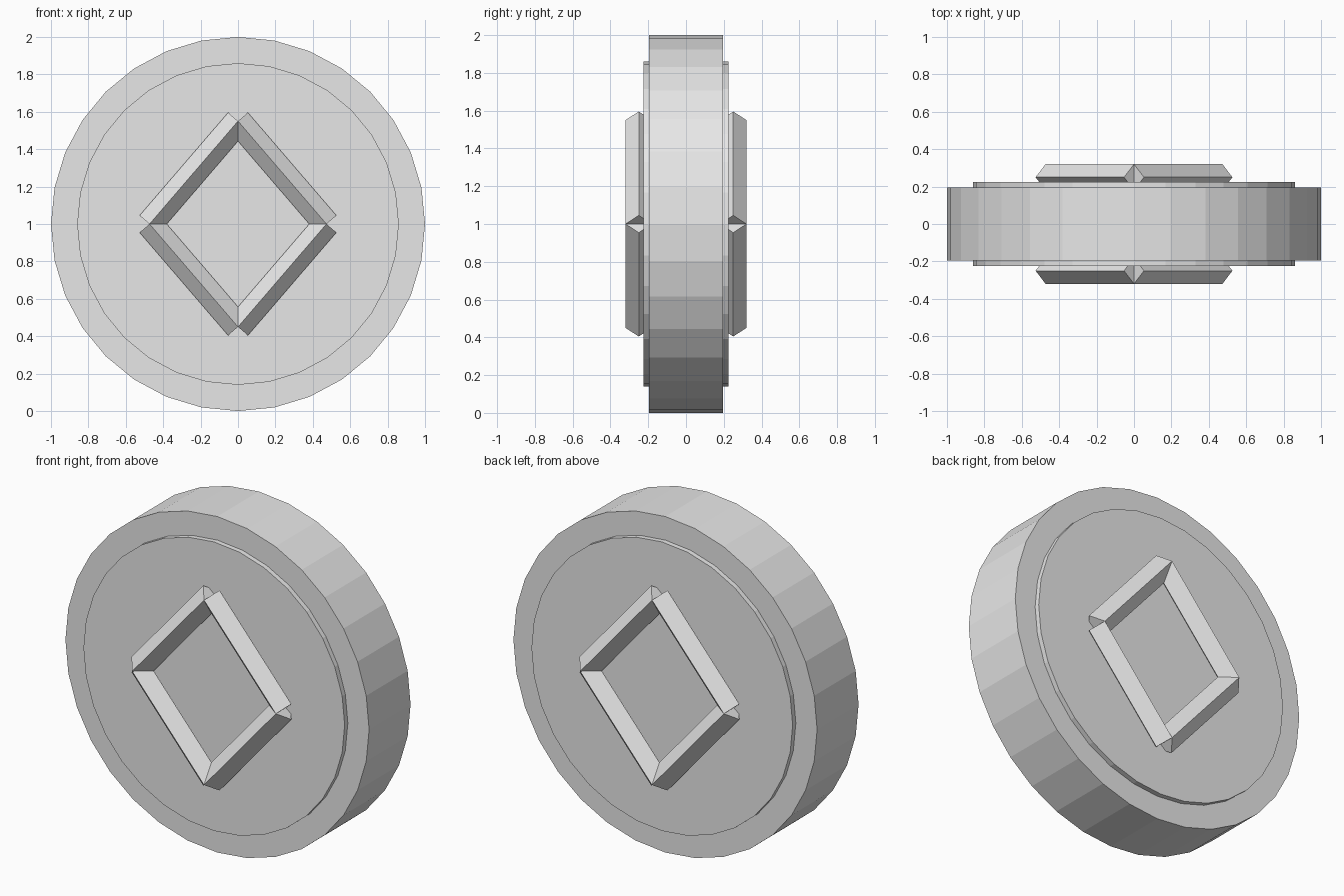
import bpy, math
from mathutils import Vector

if "Cube" in bpy.data.objects:
    bpy.data.objects.remove(bpy.data.objects["Cube"])

grey = bpy.data.materials.new("plain_grey")
grey.diffuse_color = (0.8, 0.8, 0.8, 1)
grey.use_nodes = True
grey.node_tree.nodes["Principled BSDF"].inputs["Base Color"].default_value = grey.diffuse_color

CENTRE = Vector((0, 0, 1))


def prism(name, sides, radius, start, end):
    """Flat-sided prism running from start to end."""
    axis = end - start
    bpy.ops.mesh.primitive_cylinder_add(
        vertices=sides, radius=radius, depth=axis.length,
        location=(start + end) / 2)
    ob = bpy.context.object
    ob.name = name
    # local y stays on world y, so one ridge of a four-sided bar faces outward
    z = axis.normalized()
    y = Vector((0, 1, 0)) if abs(z.y) < 0.5 else Vector((0, 0, 1))
    x = y.cross(z)
    ob.rotation_mode = 'QUATERNION'
    from mathutils import Matrix
    ob.rotation_quaternion = Matrix((x, y, z)).transposed().to_quaternion()
    ob.data.materials.append(grey)
    return ob


def disc(name, radius, half):
    return prism(name, 32, radius, CENTRE - Vector((0, half, 0)),
                 CENTRE + Vector((0, half, 0)))


# Coin body and the slightly raised faces
disc("coin_rim", 1.0, 0.195)
disc("coin_face", 0.86, 0.225)

# Diamond of four ridged bars on each face
for side, y in (("front", -0.25), ("back", 0.25)):
    corners = [Vector((0, y, 1.55)), Vector((0.473, y, 1)),
               Vector((0, y, 0.45)), Vector((-0.473, y, 1))]
    for i in range(4):
        prism(f"{side}_diamond_bar_{i + 1}", 4, 0.07,
              corners[i], corners[(i + 1) % 4])
